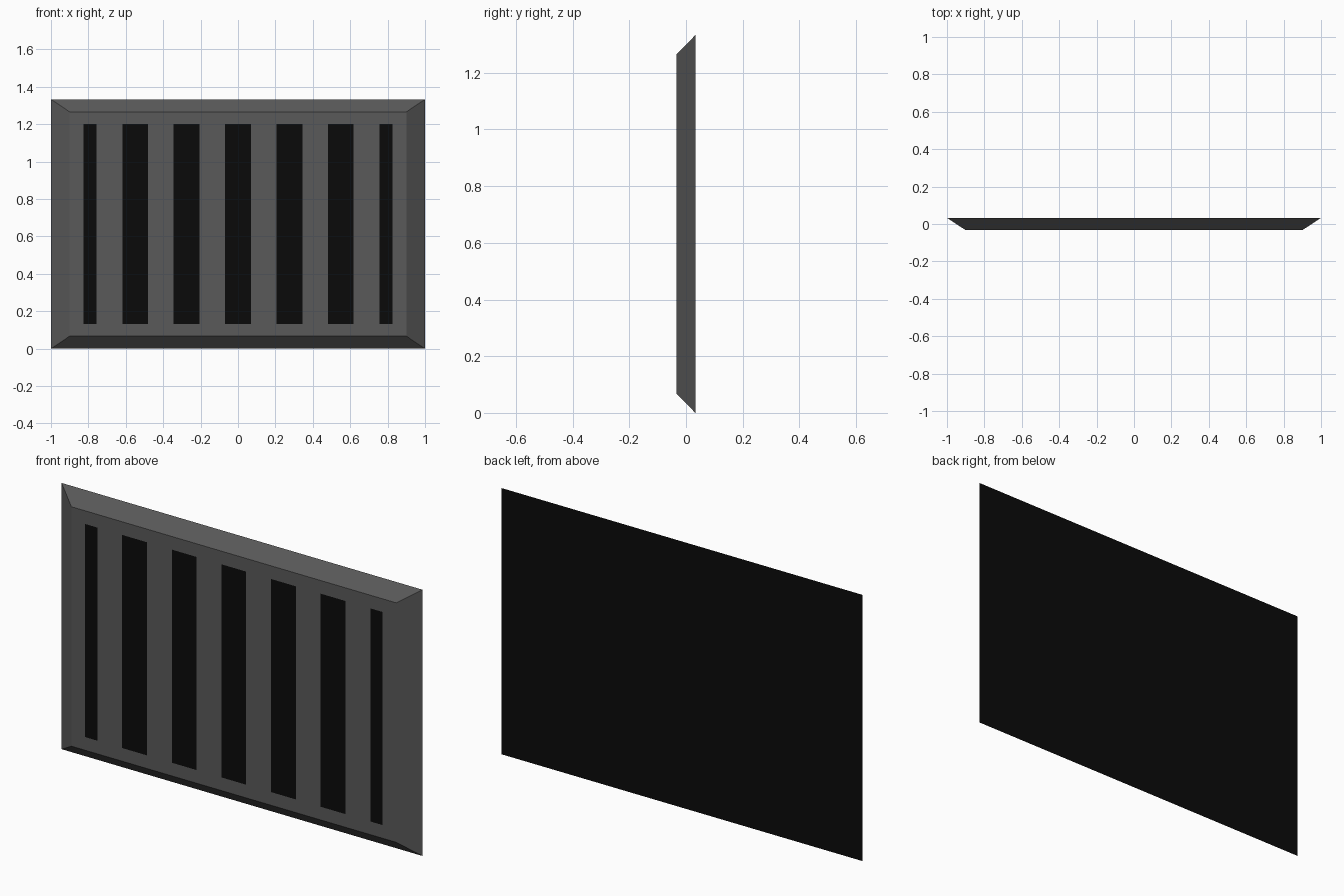
import bpy, bmesh
from mathutils import Vector

if "Cube" in bpy.data.objects:
    bpy.data.objects.remove(bpy.data.objects["Cube"])

W, H, D = 1.0, 1.333, 0.033      # half width, height, half depth
SLOT_X = 0.825                   # half width of the slotted area
STEP = SLOT_X / 12               # half the width of one bar or slot


def material(name, value):
    m = bpy.data.materials.new(name)
    m.diffuse_color = (value, value, value, 1)
    m.use_nodes = True
    m.node_tree.nodes["Principled BSDF"].inputs["Base Color"].default_value = m.diffuse_color
    return m


def rect(bm, hx, z0, z1, y):
    return [bm.verts.new(p) for p in
            ((-hx, y, z0), (hx, y, z0), (hx, y, z1), (-hx, y, z1))]


def ring(bm, a, b):
    for i in range(4):
        j = (i + 1) % 4
        bm.faces.new((a[i], a[j], b[j], b[i]))


bm = bmesh.new()
# Sloped plate: wide back, smaller front, flat border around the slotted area
back = rect(bm, W, 0, H, D)
front = rect(bm, W - 0.1, 0.067, H - 0.067, -D)
inner = rect(bm, SLOT_X, 0.133, 1.2, -D)
back_face = bm.faces.new(back[::-1])
ring(bm, back, front)
ring(bm, front, inner)
grille = [bm.faces.new(inner)]

# Cut the slotted area into alternating slots and bars
for i in range(1, 24, 2):
    x = -SLOT_X + i * STEP
    geom = set(grille)
    for f in grille:
        geom.update(f.edges)
        geom.update(f.verts)
    bmesh.ops.bisect_plane(bm, geom=list(geom), dist=1e-5,
                           plane_co=Vector((x, 0, 0)), plane_no=Vector((1, 0, 0)))
    grille = [f for f in bm.faces
              if all(abs(v.co.x) < SLOT_X + 0.001 and 0.13 < v.co.z < 1.21
                     and v.co.y < 0 for v in f.verts)]

# Slots and back are black
back_face.material_index = 1
for k, f in enumerate(sorted(grille, key=lambda f: f.calc_center_median().x)):
    f.material_index = 1 - k % 2

bmesh.ops.recalc_face_normals(bm, faces=bm.faces)
mesh = bpy.data.meshes.new("vent_grille")
bm.to_mesh(mesh)
bm.free()
mesh.materials.append(material("dark_grey", 0.1))
mesh.materials.append(material("black", 0.003))
bpy.context.collection.objects.link(bpy.data.objects.new("vent_grille", mesh))
